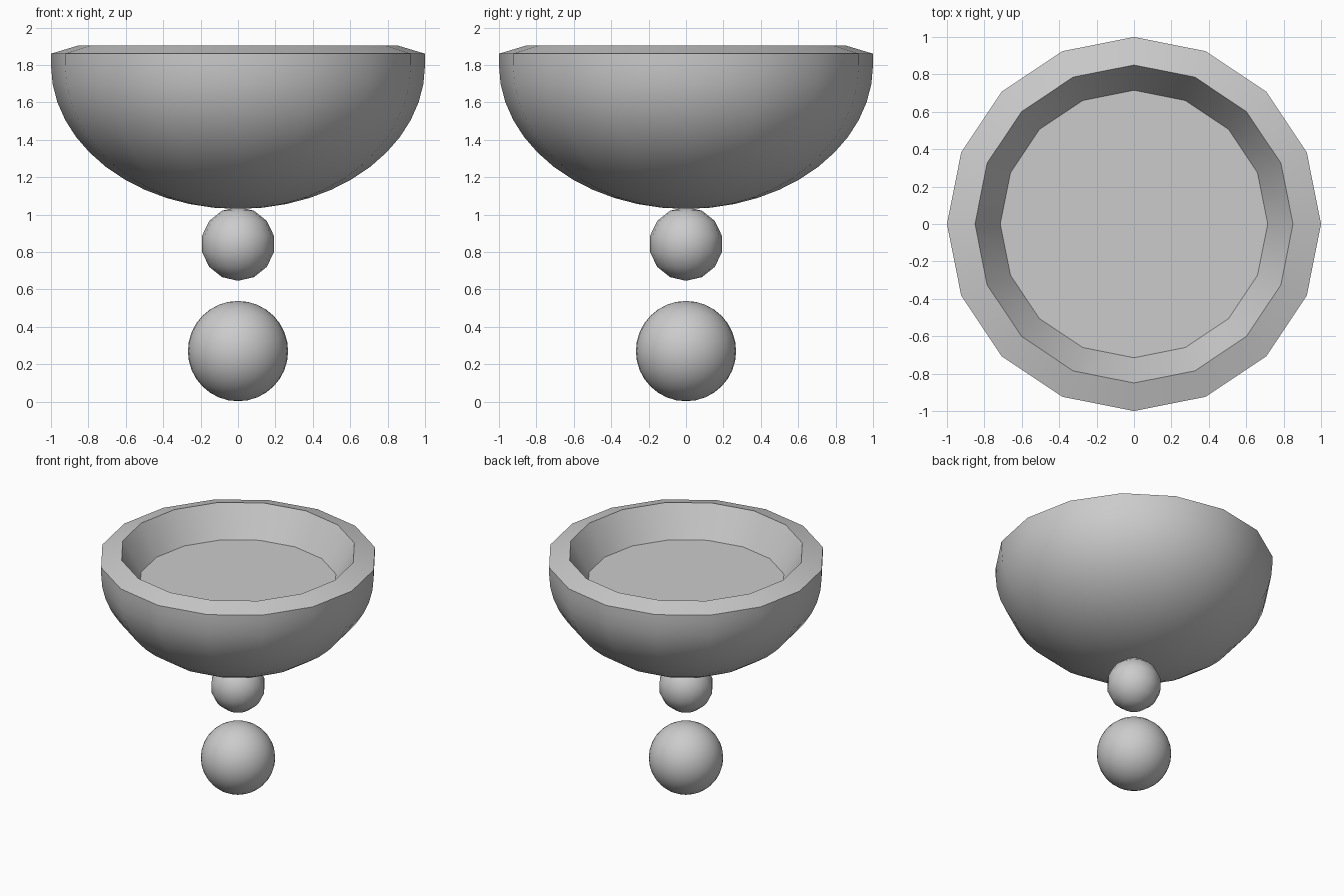
import bpy, bmesh, math

if "Cube" in bpy.data.objects:
    bpy.data.objects.remove(bpy.data.objects["Cube"])


def finish(name, bm, angle):
    bmesh.ops.recalc_face_normals(bm, faces=bm.faces)
    mesh = bpy.data.meshes.new(name)
    bm.to_mesh(mesh)
    bm.free()
    ob = bpy.data.objects.new(name, mesh)
    bpy.context.collection.objects.link(ob)
    bpy.ops.object.select_all(action='DESELECT')
    ob.select_set(True)
    bpy.context.view_layer.objects.active = ob
    bpy.ops.object.shade_smooth_by_angle(angle=math.radians(angle))
    return ob


def lathe(name, profile, sides, angle=30):
    """Spin (radius, height) points round z; zero radius ends become poles."""
    bm = bmesh.new()
    rings = []
    for r, z in profile:
        n = 1 if r < 1e-5 else sides
        rings.append([bm.verts.new((r * math.cos(2 * math.pi * i / sides),
                                    r * math.sin(2 * math.pi * i / sides), z))
                      for i in range(n)])
    for a, b in zip(rings, rings[1:]):
        for i in range(sides):
            j = (i + 1) % sides
            quad = [a[i % len(a)], a[j % len(a)], b[j % len(b)], b[i % len(b)]]
            bm.faces.new(list(dict.fromkeys(quad)))
    if len(rings[-1]) > 1:
        bm.faces.new(rings[-1])
    return finish(name, bm, angle)


def ball(name, radius, z, sides, rings):
    pts = [(radius * math.sin(math.pi * k / rings),
            z - radius * math.cos(math.pi * k / rings)) for k in range(rings + 1)]
    return lathe(name, pts, sides, 40)


# Bowl: rounded underside, sloping rim, tapered inner wall and flat floor
under = [(math.sin(math.pi / 2 * k / 12), 1.8 - 0.77 * math.cos(math.pi / 2 * k / 12))
         for k in range(13)]
lathe("bowl", under + [(1.0, 1.86), (0.85, 1.905), (0.715, 1.67)], 16)

# Balls below the bowl
ball("small_ball", 0.197, 0.843, 16, 7)
ball("large_ball", 0.268, 0.27, 32, 16)
